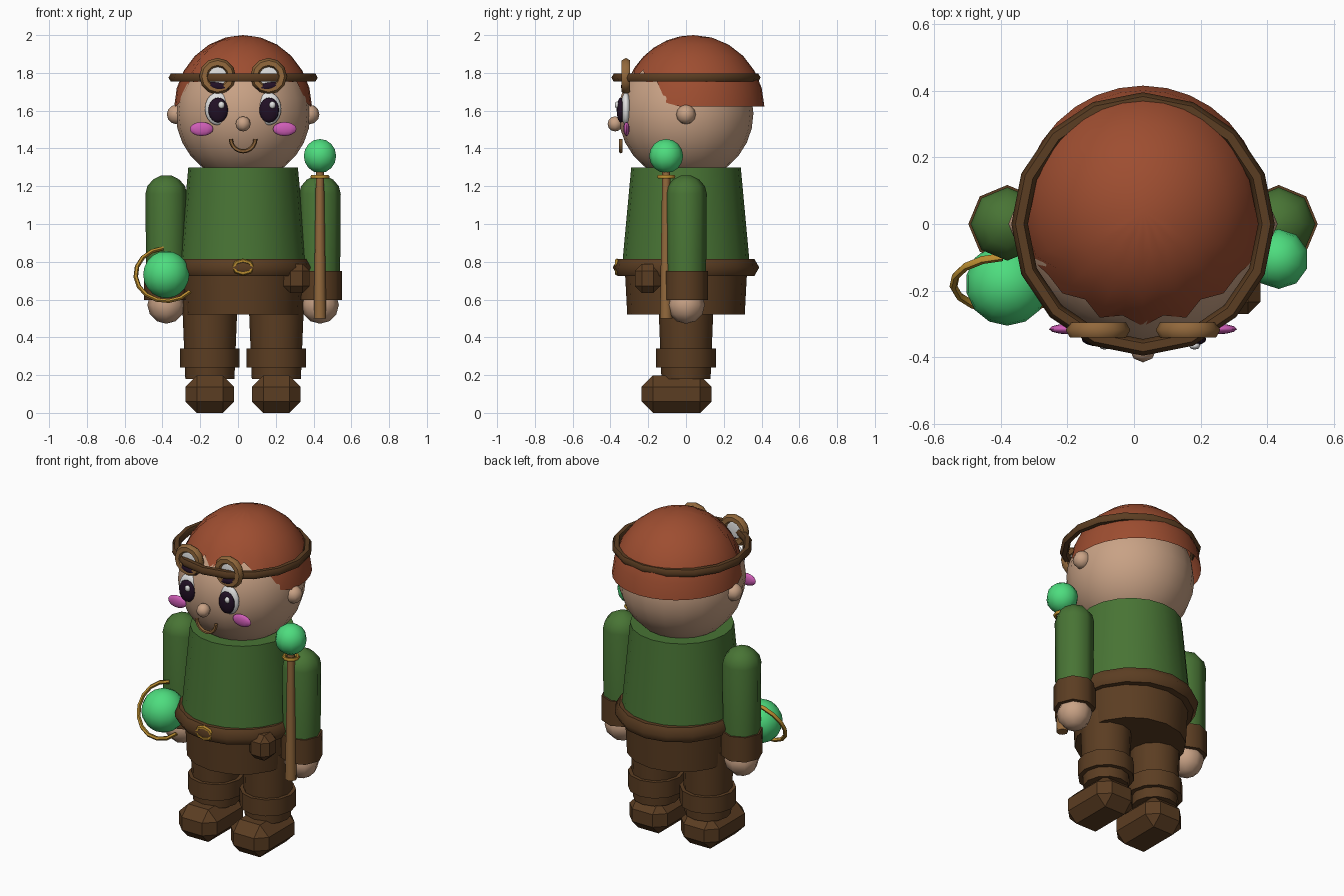
import bpy, bmesh, math
from mathutils import Matrix, Vector

if "Cube" in bpy.data.objects:
    bpy.data.objects.remove(bpy.data.objects["Cube"])

CX = 0.027  # body centre line


def mat(name, *c):
    m = bpy.data.materials.new(name)
    m.diffuse_color = (*c, 1)
    m.use_nodes = True
    m.node_tree.nodes["Principled BSDF"].inputs["Base Color"].default_value = m.diffuse_color
    return m


SKIN = mat("skin", 0.58, 0.36, 0.235)
HAIR = mat("auburn", 0.34, 0.075, 0.03)
GREEN = mat("cloth green", 0.065, 0.175, 0.035)
BROWN = mat("dark leather", 0.105, 0.047, 0.016)
WOOD = mat("tan wood", 0.29, 0.14, 0.045)
GOLD = mat("gold", 0.50, 0.27, 0.03)
GEM = mat("gem green", 0.075, 0.72, 0.21)
PINK = mat("pink", 0.62, 0.11, 0.47)
WHITE = mat("eye white", 0.75, 0.75, 0.75)
DARK = mat("dark plum", 0.015, 0.005, 0.018)


def finish(name, bm, m, smooth=40):
    bmesh.ops.recalc_face_normals(bm, faces=bm.faces)
    me = bpy.data.meshes.new(name)
    bm.to_mesh(me)
    bm.free()
    me.materials.append(m)
    ob = bpy.data.objects.new(name, me)
    bpy.context.collection.objects.link(ob)
    if smooth:
        bpy.ops.object.select_all(action='DESELECT')
        ob.select_set(True)
        bpy.context.view_layer.objects.active = ob
        bpy.ops.object.shade_smooth_by_angle(angle=math.radians(smooth))
    return ob


def ball(name, loc, r, m, seg=16, rings=10, tilt=0, smooth=60):
    bm = bmesh.new()
    bmesh.ops.create_uvsphere(bm, u_segments=seg, v_segments=rings, radius=1)
    r = r if isinstance(r, tuple) else (r, r, r)
    bm.transform(Matrix.Translation(loc) @ Matrix.Rotation(tilt, 4, 'Y') @ Matrix.Diagonal((*r, 1)))
    return finish(name, bm, m, smooth)


def lathe(name, loc, profile, m, seg=16, smooth=40):
    """Stack of (radius, z) rings, closed at both ends."""
    bm = bmesh.new()
    rows = [[bm.verts.new((loc[0] + r * math.cos(math.tau * i / seg),
                           loc[1] + r * math.sin(math.tau * i / seg), z)) for i in range(seg)]
            for r, z in profile]
    for a, b in zip(rows, rows[1:]):
        for i in range(seg):
            j = (i + 1) % seg
            bm.faces.new((a[i], a[j], b[j], b[i]))
    bm.faces.new(rows[0])
    bm.faces.new(rows[-1])
    return finish(name, bm, m, smooth)


def ring(name, loc, rx, ry, tube, m, seg=16, sides=6, tilt=0, start=0, sweep=360, smooth=60):
    """Full or partial torus in the local XY plane, tilted about X."""
    bm = bmesh.new()
    full = sweep == 360
    n = seg if full else seg + 1
    rows = []
    for i in range(n):
        a = math.radians(start + sweep * i / seg)
        rows.append([bm.verts.new(((rx + tube * math.cos(b)) * math.cos(a),
                                   (ry + tube * math.cos(b)) * math.sin(a), tube * math.sin(b)))
                     for b in (math.tau * k / sides for k in range(sides))])
    for i in range(seg):
        a, b = rows[i], rows[(i + 1) % n]
        for k in range(sides):
            l = (k + 1) % sides
            bm.faces.new((a[k], a[l], b[l], b[k]))
    if not full:
        bm.faces.new(rows[0])
        bm.faces.new(rows[-1])
    bm.transform(Matrix.Translation(loc) @ Matrix.Rotation(math.radians(tilt), 4, 'X'))
    return finish(name, bm, m, smooth)


def chunk(name, loc, size, bevel, m):
    """Faceted block with cut corners."""
    bm = bmesh.new()
    bmesh.ops.create_cube(bm, size=1)
    bm.transform(Matrix.Translation(loc) @ Matrix.Diagonal((*size, 1)))
    bmesh.ops.bevel(bm, geom=bm.edges[:], offset=bevel, segments=1, affect='EDGES')
    return finish(name, bm, m, 0)


# Head, ears, nose
ball("head", (CX, 0, 1.585), 0.357, SKIN, 20, 14)
ball("nose", (CX, -0.375, 1.53), 0.04, SKIN, 8, 6)

# Hair cap with a jagged fringe rising at the front
bm = bmesh.new()
N, ROWS, ZC, RZ = 32, 6, 1.615, 0.385
top = bm.verts.new((CX, 0.04, ZC + RZ))
cols = []
for i in range(N):
    a = math.tau * i / N
    front = max(0, -math.sin(a) - 0.35) / 0.65
    low = 1.622
    if front > 0:
        low = min(1.66 + 0.22 * front, 1.79) + (0.025 if i % 2 else -0.03)
    e0 = math.asin(max(0, (low - ZC) / RZ))
    col = []
    for k in range(ROWS):
        e = e0 + (math.pi / 2 - e0) * k / ROWS
        col.append(bm.verts.new((CX + 0.365 * math.cos(e) * math.cos(a),
                                 0.04 + 0.375 * math.cos(e) * math.sin(a), ZC + RZ * math.sin(e))))
    cols.append(col)
for i in range(N):
    a, b = cols[i], cols[(i + 1) % N]
    for k in range(ROWS - 1):
        bm.faces.new((a[k], b[k], b[k + 1], a[k + 1]))
    bm.faces.new((a[-1], b[-1], top))
finish("hair", bm, HAIR, 60)

# Goggle strap and mouth
ring("goggle_strap", (CX, 0, 1.775), 0.37, 0.37, 0.025, BROWN, 16, 6)
ring("mouth", (CX, -0.345, 1.45), 0.065, 0.065, 0.011, WOOD, 10, 6, 90, 180, 180)

# Torso, belt, hips
lathe("tunic", (CX, 0), [(0.34, 0.76), (0.29, 1.3)], GREEN, 20)
belt = ring("belt", (CX, 0, 0.77), 0.322, 0.335, 0.053, BROWN, 16, 6)
lathe("hips", (CX, 0), [(0.311, 0.52), (0.325, 0.78)], BROWN, 16)
ring("buckle", (CX, -0.365, 0.772), 0.05, 0.033, 0.012, GOLD, 8, 6, 90)
chunk("belt_pouch", (0.31, -0.203, 0.712), (0.138, 0.135, 0.155), 0.037, BROWN)

# Paired parts
for s, side in ((-1, "left"), (1, "right")):
    ball("ear_" + side, (CX + s * 0.352, 0, 1.58), 0.052, SKIN, 8, 6)
    # Face details
    ex = CX + s * 0.135
    ball("eye_" + side, (ex, -0.318, 1.61), (0.067, 0.028, 0.087), WHITE, 16, 10)
    ball("pupil_" + side, (ex + 0.003, -0.345, 1.603), (0.052, 0.022, 0.066), DARK, 16, 10)
    ball("eye_glint_" + side, (ex + 0.02, -0.365, 1.63), (0.017, 0.012, 0.019), WHITE, 8, 6)
    ball("eyebrow_" + side, (ex, -0.325, 1.728), (0.066, 0.02, 0.022), DARK, 10, 6, tilt=-s * 0.17)
    ball("cheek_" + side, (CX + s * 0.22, -0.315, 1.503), (0.062, 0.016, 0.037), PINK, 12, 8)
    # Goggles
    ring("goggle_rim_" + side, (ex, -0.318, 1.782), 0.071, 0.071, 0.026, WOOD, 12, 6, 90)
    ball("goggle_lens_" + side, (ex, -0.318, 1.782), (0.072, 0.012, 0.072), WHITE, 12, 6)
    # Arms
    ax = CX + s * 0.407
    lathe("sleeve_" + side, (ax, 0),
          [(0.106, 0.66), (0.11, 1.16), (0.1, 1.2), (0.07, 1.235), (0.025, 1.258)], GREEN, 8, 60)
    lathe("cuff_" + side, (ax, 0), [(0.117, 0.598), (0.117, 0.75)], BROWN, 8, 50)
    ball("hand_" + side, (ax, 0, 0.572), 0.1, SKIN, 8, 6)
    # Legs
    lx = CX + s * 0.176
    lathe("leg_" + side, (lx, 0), [(0.13, 0.18), (0.147, 0.6)], BROWN, 12)
    lathe("boot_cuff_" + side, (lx, 0), [(0.158, 0.24), (0.158, 0.34)], BROWN, 12)
    chunk("boot_" + side, (lx, -0.05, 0.099), (0.258, 0.37, 0.198), 0.06, BROWN)

# Staff on the right
lathe("staff", (0.434, -0.105), [(0.033, 0.5), (0.021, 1.28)], WOOD, 8, 60)
ring("staff_collar", (0.434, -0.105, 1.25), 0.04, 0.04, 0.011, GOLD, 10, 6)
ball("staff_gem", (0.434, -0.105, 1.36), 0.09, GEM, 10, 8)

# Floating orb with a partial gold hoop on the left
ball("orb", (-0.38, -0.18, 0.732), 0.125, GEM, 14, 10)
ring("orb_hoop", (-0.38, -0.18, 0.732), 0.162, 0.162, 0.012, GOLD, 10, 6, 60, 95, 225)
